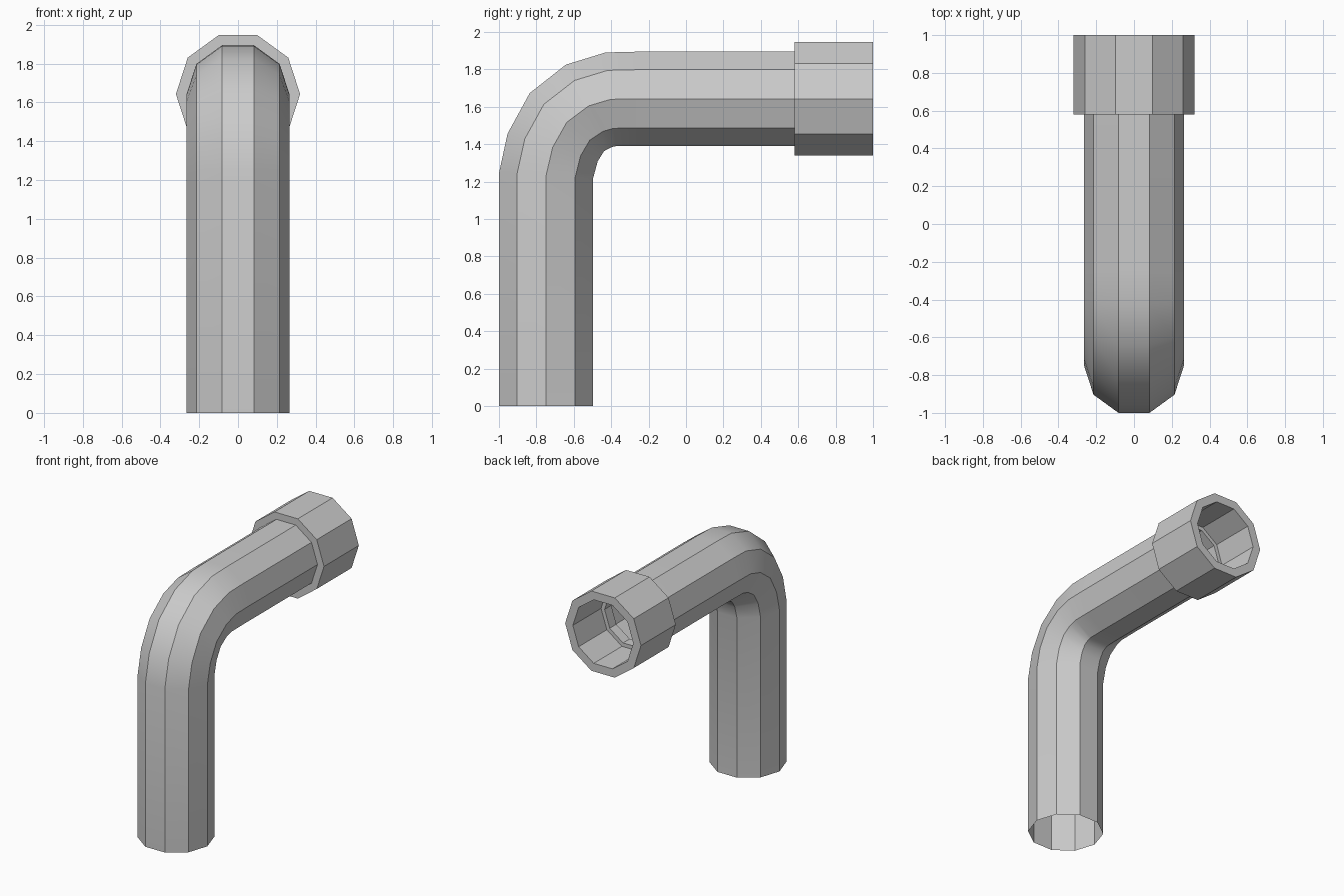
import bpy, bmesh, math

if "Cube" in bpy.data.objects:
    bpy.data.objects.remove(bpy.data.objects["Cube"])

SIDES = 10

def sweep(name, rings, closed=False):
    """Loft decagon rings given as (y, z, tilt in degrees, radius)."""
    bm = bmesh.new()
    loops = []
    for y, z, tilt, r in rings:
        t = math.radians(tilt)
        loop = []
        for i in range(SIDES):
            a = 2 * math.pi * i / SIDES
            u = r * math.sin(a)
            loop.append(bm.verts.new((r * math.cos(a), y - u * math.cos(t), z + u * math.sin(t))))
        loops.append(loop)
    pairs = list(zip(loops, loops[1:]))
    if closed:
        pairs.append((loops[-1], loops[0]))
    for a, b in pairs:
        for i in range(SIDES):
            j = (i + 1) % SIDES
            bm.faces.new((a[i], b[i], b[j], a[j]))
    bmesh.ops.recalc_face_normals(bm, faces=bm.faces)
    me = bpy.data.meshes.new(name)
    bm.to_mesh(me)
    bm.free()
    ob = bpy.data.objects.new(name, me)
    bpy.context.collection.objects.link(ob)
    bpy.ops.object.select_all(action='DESELECT')
    ob.select_set(True)
    bpy.context.view_layer.objects.active = ob
    bpy.ops.object.shade_smooth_by_angle(angle=math.radians(30))
    return ob

R, Z = 0.265, 1.643

# Bent open pipe
sweep("pipe", [
    (-0.748, 0.0, 0, R), (-0.748, 1.233, 3, R), (-0.713, 1.383, 17, R),
    (-0.637, 1.518, 38, R), (-0.52, 1.605, 61, R), (-0.403, 1.64, 84, R),
    (-0.25, Z, 90, R), (0.58, Z, 90, R)])

# Socket collar: outer wall, rim, bore and inner ledge
sweep("collar", [
    (0.58, Z, 90, R), (0.58, Z, 90, 0.32), (1.0, Z, 90, 0.32),
    (1.0, Z, 90, 0.255), (0.66, Z, 90, 0.255), (0.66, Z, 90, 0.225),
    (0.58, Z, 90, 0.225)], closed=True)
